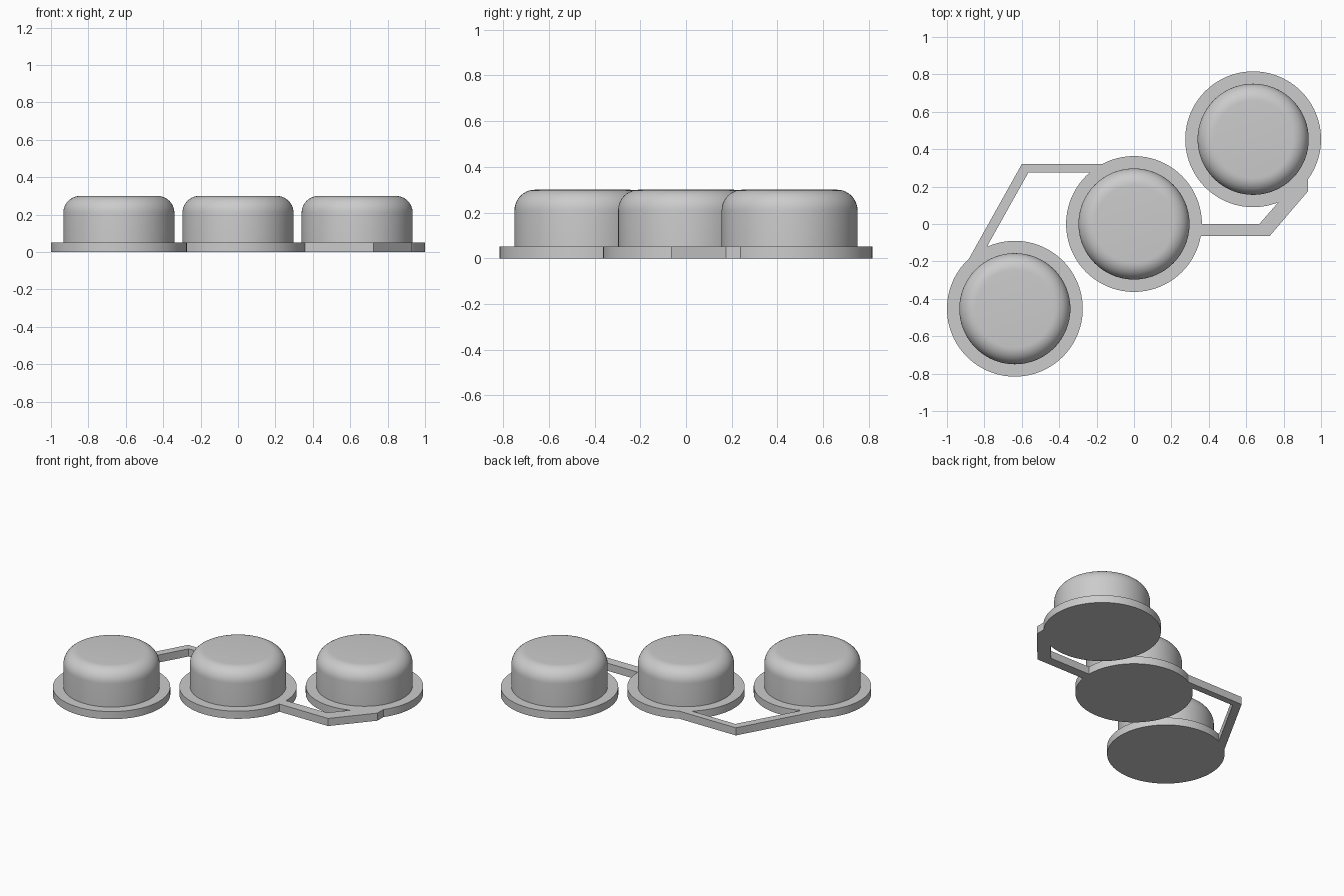
import bpy, bmesh, math

cube = bpy.data.objects.get("Cube")
if cube:
    bpy.data.objects.remove(cube, do_unlink=True)

CENTRES = [(-0.637, -0.453), (0, 0), (0.637, 0.453)]
NAMES = ["right", "middle", "left"]
RIM, CAP, PLATE, TOP, FILLET = 0.363, 0.297, 0.052, 0.3, 0.09
SEGMENTS = 96

grey = bpy.data.materials.new("plain_grey")
grey.use_nodes = True
COLOUR = (0.6, 0.6, 0.6, 1)
grey.diffuse_color = COLOUR
grey.node_tree.nodes["Principled BSDF"].inputs["Base Color"].default_value = COLOUR


def finish(name, bm):
    bmesh.ops.recalc_face_normals(bm, faces=bm.faces)
    mesh = bpy.data.meshes.new(name)
    bm.to_mesh(mesh)
    bm.free()
    mesh.materials.append(grey)
    ob = bpy.data.objects.new(name, mesh)
    bpy.context.collection.objects.link(ob)
    return ob


def activate(ob):
    bpy.ops.object.select_all(action="DESELECT")
    ob.select_set(True)
    bpy.context.view_layer.objects.active = ob


def slab(name, outline):
    """Flat plate of the base thickness with the given outline."""
    bm = bmesh.new()
    face = bm.faces.new([bm.verts.new((x, y, 0)) for x, y in outline])
    top = bmesh.ops.extrude_face_region(bm, geom=[face])["geom"]
    for v in top:
        if isinstance(v, bmesh.types.BMVert):
            v.co.z = PLATE
    return finish(name, bm)


def circle(cx, cy, r):
    turn = math.tau / SEGMENTS
    return [(cx + r * math.cos(i * turn), cy + r * math.sin(i * turn))
            for i in range(SEGMENTS)]


def cap(name, cx, cy):
    """Round cap with a filleted top edge, stacked from rings."""
    steps = 10
    profile = [(CAP, PLATE)]
    for i in range(steps + 1):
        a = math.pi / 2 * i / steps
        profile.append((CAP - FILLET + FILLET * math.cos(a),
                        TOP - FILLET + FILLET * math.sin(a)))
    bm = bmesh.new()
    rings = [[bm.verts.new((x, y, z)) for x, y in circle(cx, cy, r)]
             for r, z in profile]
    for low, high in zip(rings, rings[1:]):
        for i in range(SEGMENTS):
            j = (i + 1) % SEGMENTS
            bm.faces.new((low[i], low[j], high[j], high[i]))
    bm.faces.new(rings[0])
    bm.faces.new(rings[-1])
    return finish(name, bm)


# Base: three discs joined by two bent straps
base = slab("base_plate", circle(*CENTRES[1], RIM))
parts = [slab("disc", circle(*CENTRES[i], RIM)) for i in (0, 2)]
parts.append(slab("back_strap", [
    (-0.1, 0.32), (-0.6, 0.32), (-0.9, -0.217), (-0.8, -0.3),
    (-0.78, -0.11), (-0.565, 0.275), (-0.1, 0.275)]))
parts.append(slab("front_strap", [
    (0.3, 0), (0.3, -0.065), (0.725, -0.065), (0.93, 0.175),
    (0.93, 0.3), (0.83, 0.183), (0.67, 0)]))
for part in parts:
    mod = base.modifiers.new("join", "BOOLEAN")
    mod.operation = "UNION"
    mod.solver = "EXACT"
    mod.object = part
    activate(base)
    bpy.ops.object.modifier_apply(modifier=mod.name)
    bpy.data.objects.remove(part, do_unlink=True)

# Round caps standing on the discs
caps = [cap(n + "_cap", *c) for n, c in zip(NAMES, CENTRES)]

for ob in [base] + caps:
    activate(ob)
    bpy.ops.object.shade_smooth_by_angle(angle=math.radians(25))
